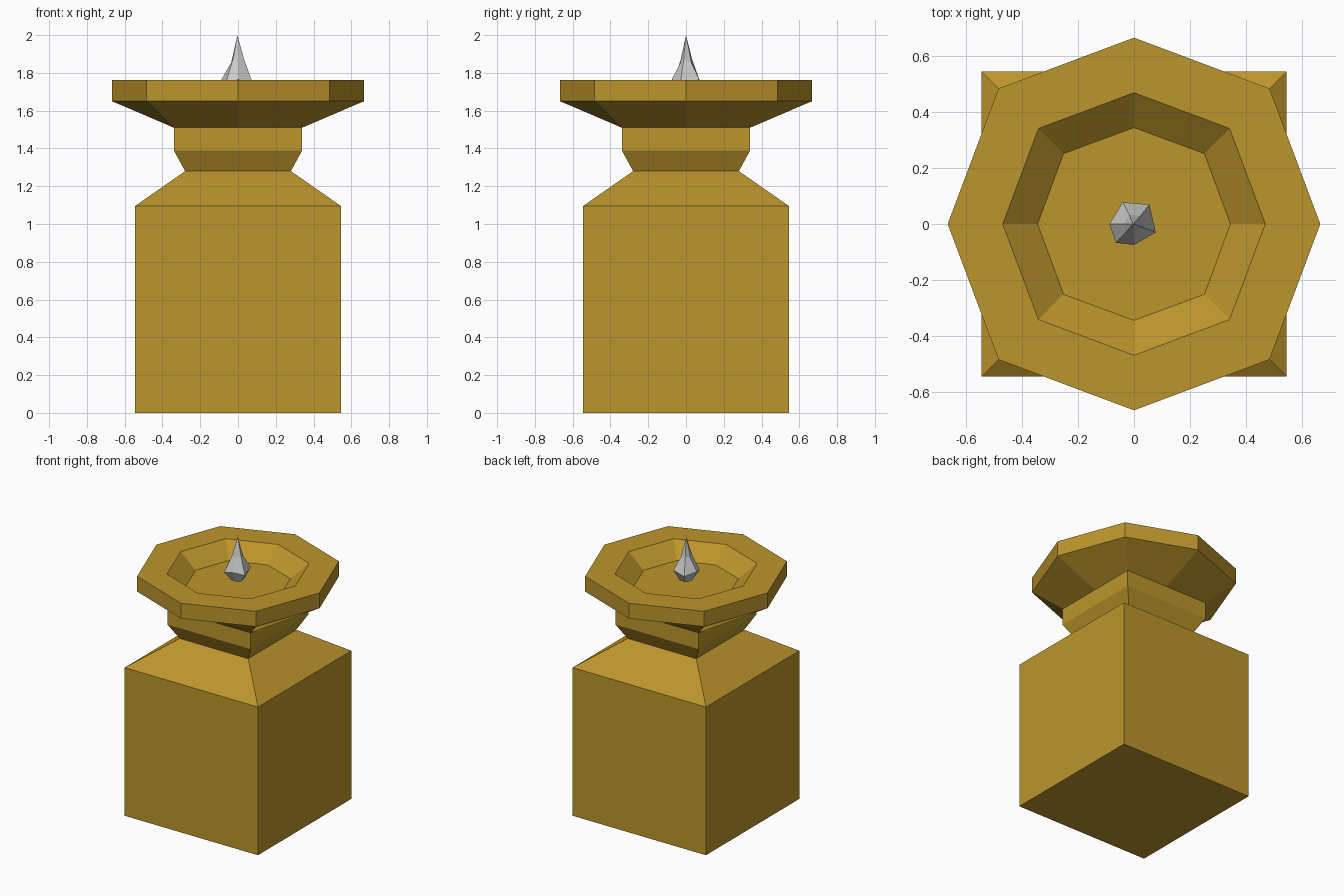
import bpy, bmesh

if "Cube" in bpy.data.objects:
    bpy.data.objects.remove(bpy.data.objects["Cube"])


def eight(axis, diag, z):
    """Eight-point ring: axis points at 'axis', diagonal points at (diag, diag)."""
    a, d = axis, diag
    return [(x, y, z) for x, y in ((a, 0), (d, d), (0, a), (-d, d),
                                   (-a, 0), (-d, -d), (0, -a), (d, -d))]


def square(h, z):
    return [(h, h, z), (-h, h, z), (-h, -h, z), (h, -h, z)]


def loft(name, rings, cap_start=False, cap_end=False, tip=None, mat=None):
    bm = bmesh.new()
    loops = [[bm.verts.new(p) for p in r] for r in rings]
    n = len(loops[0])
    for lo, hi in zip(loops, loops[1:]):
        for i in range(n):
            j = (i + 1) % n
            bm.faces.new((lo[i], lo[j], hi[j], hi[i]))
    if cap_start:
        bm.faces.new(loops[0][::-1])
    if cap_end:
        bm.faces.new(loops[-1])
    if tip:
        t = bm.verts.new(tip)
        for i in range(n):
            bm.faces.new((loops[-1][i], loops[-1][(i + 1) % n], t))
    me = bpy.data.meshes.new(name)
    bm.to_mesh(me)
    bm.free()
    if mat:
        me.materials.append(mat)
    ob = bpy.data.objects.new(name, me)
    bpy.context.collection.objects.link(ob)
    return ob


gold = bpy.data.materials.new("gold")
gold.diffuse_color = (0.5, 0.3, 0.025, 1)
gold.use_nodes = True
gold.node_tree.nodes["Principled BSDF"].inputs["Base Color"].default_value = gold.diffuse_color

# Square pedestal with pinched neck
loft("pedestal", [square(h, z) for h, z in (
    (0.545, 0), (0.545, 1.095), (0.28, 1.28), (0.34, 1.39), (0.34, 1.51))],
    cap_start=True, mat=gold)

# Eight-sided bowl growing out of the neck, with a sunken floor
loft("bowl", [eight(*r) for r in (
    (0.34, 0.34, 1.51), (0.667, 0.485, 1.65), (0.667, 0.485, 1.763),
    (0.47, 0.342, 1.763), (0.345, 0.252, 1.66))],
    cap_end=True, mat=gold)

# Faceted flame: irregular drop with a pointed tip
wide = [(0.078, -0.03), (0.055, 0.07), (-0.04, 0.078),
        (-0.088, 0.0), (-0.065, -0.067), (0.0, -0.075)]
levels = ((0.5, 1.685, 0), (1.0, 1.755, 0.01), (0.42, 1.86, -0.01))
flame = [[(x * s, y * s, z + (dz if i % 2 else -dz))
          for i, (x, y) in enumerate(wide)] for s, z, dz in levels]
loft("flame", flame, cap_start=True, tip=(-0.003, 0, 2.0))
